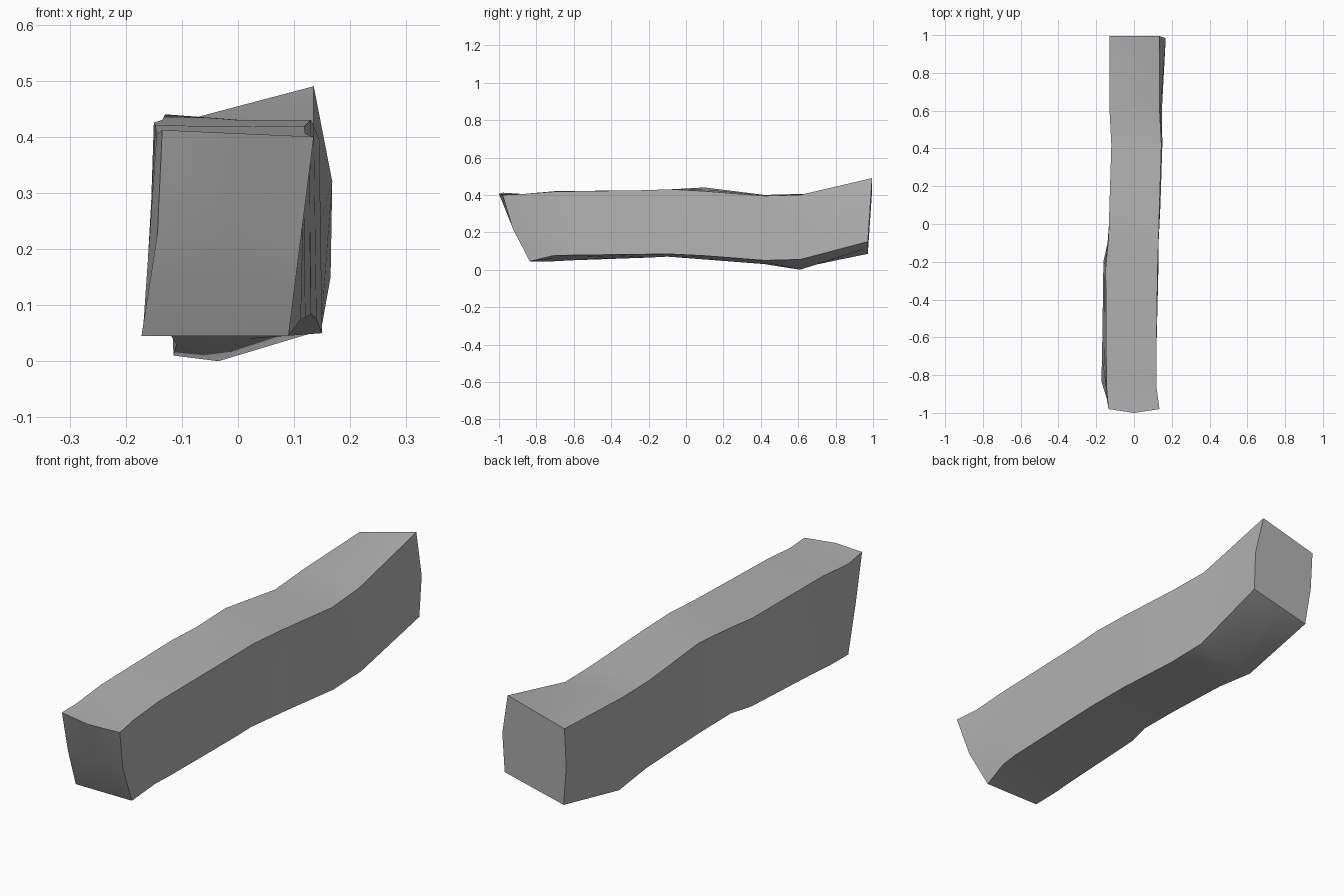
import bpy
import bmesh
import math
from mathutils import Vector

cube = bpy.data.objects.get("Cube")
if cube:
    bpy.data.objects.remove(cube)

# Single stone grey material
grey = bpy.data.materials.new("stone_grey")
grey.use_nodes = True
colour = (0.45, 0.45, 0.45, 1)
grey.diffuse_color = colour
grey.node_tree.nodes["Principled BSDF"].inputs["Base Color"].default_value = colour

# Cross-sections from front to back:
# y at bottom, y at top, then bottom right, bottom left, top left, top right corners (x, z)
sections = [
    (-.835, -.98, (-.172, .045), (.09, .045), (.135, .4), (-.135, .412)),
    (-.71, -.87, (-.17, .045), (.112, .075), (.12, .405), (-.145, .405)),
    (-.62, -.7, (-.168, .05), (.12, .078), (.118, .418), (-.147, .42)),
    (-.2, -.23, (-.162, .065), (.13, .083), (.125, .425), (-.15, .425)),
    (-.1, -.08, (-.14, .07), (.13, .085), (.13, .43), (-.135, .43)),
    (.1, .1, (-.125, .055), (.14, .075), (.135, .42), (-.13, .44)),
    (.42, .42, (-.11, .03), (.15, .05), (.145, .395), (-.12, .4)),
    (.61, .61, (-.115, .01), (.148, .055), (.135, .4), (-.13, .405)),
    (.972, .995, (-.11, .085), (.165, .15), (.135, .49), (-.13, .42)),
]
KEEL = len(sections) - 2
END = len(sections) - 1


def ring_points(index, section):
    """Four corners with a point in the middle of each side."""
    low, high, *corners = section
    ys = (low, low, high, high)
    pts = [Vector((x, y, z)) for (x, z), y in zip(corners, ys)]
    ring = []
    for k, p in enumerate(pts):
        ring += [p, p.lerp(pts[(k + 1) % 4], 0.5)]
    if index == KEEL:                       # keel under the bend
        ring[1] = Vector((-.035, low, 0))
    if index == END:                        # bulging rear edge
        ring[3].x += .018
        ring[7].x -= .01
    if index == 0:                          # slightly bowed front end
        ring[5].y -= .02
        ring[3].y -= .02
        ring[7].y -= .02
        ring[7].x += .01
    return ring


# Loft the beam and close both ends with fans
bm = bmesh.new()
rings = [[bm.verts.new(p) for p in ring_points(i, s)] for i, s in enumerate(sections)]
for a, b in zip(rings, rings[1:]):
    for k in range(len(a)):
        n = (k + 1) % len(a)
        bm.faces.new((a[k], a[n], b[n], b[k]))
for ring in (rings[0], rings[-1]):
    centre = bm.verts.new(ring[3].co.lerp(ring[7].co, 0.5))
    for k in range(len(ring)):
        bm.faces.new((ring[k], ring[(k + 1) % len(ring)], centre))
bmesh.ops.recalc_face_normals(bm, faces=bm.faces)

mesh = bpy.data.meshes.new("warped_beam")
bm.to_mesh(mesh)
bm.free()
mesh.materials.append(grey)
beam = bpy.data.objects.new("warped_beam", mesh)
bpy.context.collection.objects.link(beam)

# Smooth the soft bends, keep the long edges sharp
bpy.ops.object.select_all(action="DESELECT")
beam.select_set(True)
bpy.context.view_layer.objects.active = beam
bpy.ops.object.shade_smooth_by_angle(angle=math.radians(35))
